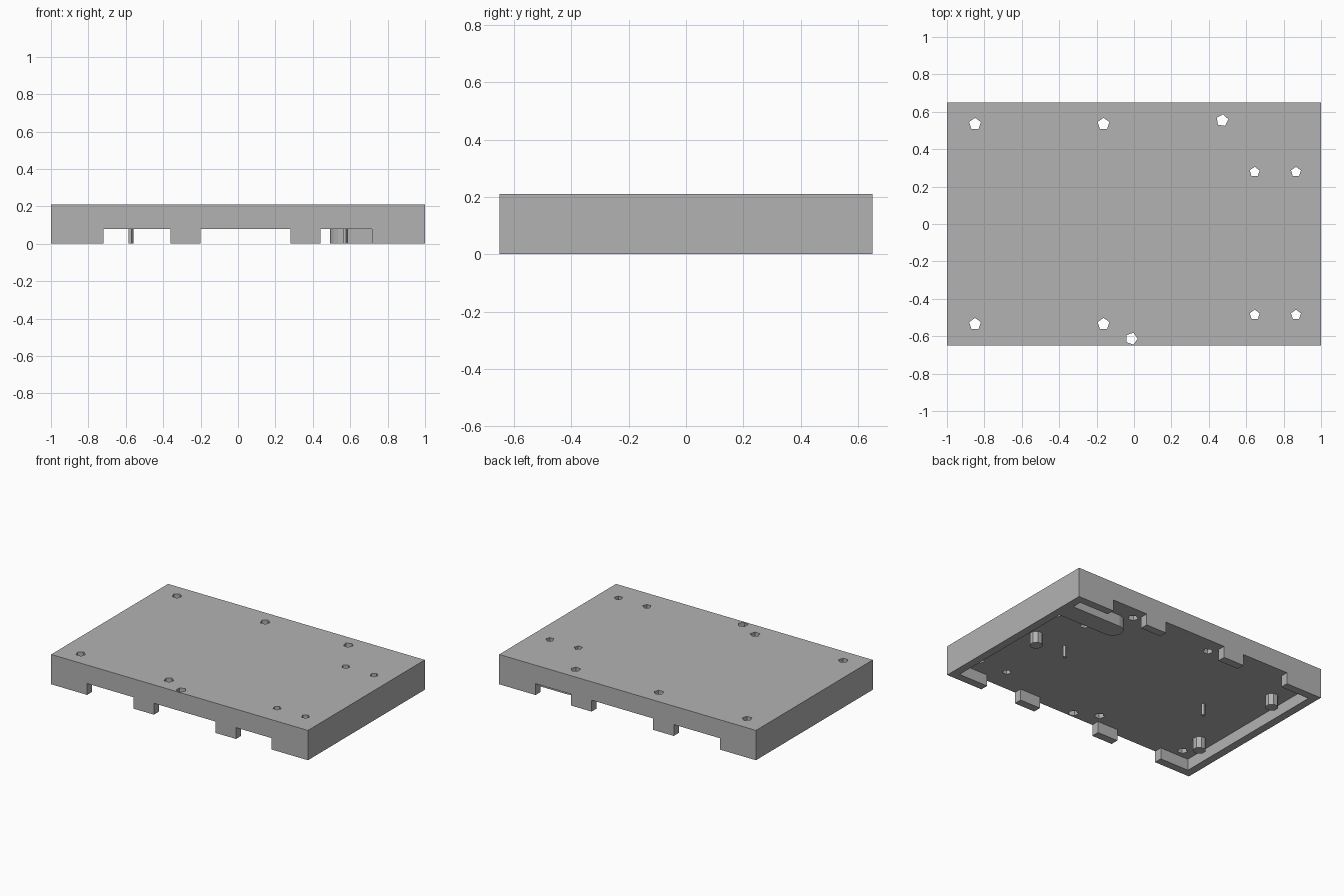
import bpy
import bmesh
from math import cos, sin, pi, radians

cube = bpy.data.objects.get("Cube")
if cube:
    bpy.data.objects.remove(cube, do_unlink=True)

HALF_X, HALF_Y, TOP = 1.0, 0.65, 0.21
CEILING, WALL = 0.08, 0.056
IN_X, IN_Y = HALF_X - WALL, HALF_Y - WALL

grey = bpy.data.materials.new("plain grey")
grey.use_nodes = True
grey.diffuse_color = (0.45, 0.45, 0.45, 1)
grey.node_tree.nodes["Principled BSDF"].inputs["Base Color"].default_value = grey.diffuse_color


def ngon(x, y, radius, sides, turn=0):
    """Plan outline of a regular polygon."""
    angles = [radians(turn) + 2 * pi * i / sides for i in range(sides)]
    return [(x + radius * cos(a), y + radius * sin(a)) for a in angles]


def prisms(name, outlines, z0, z1):
    """One object made of upright prisms with the given plan outlines."""
    bm = bmesh.new()
    for outline in outlines:
        face = bm.faces.new([bm.verts.new((x, y, z0)) for x, y in outline])
        grown = bmesh.ops.extrude_face_region(bm, geom=[face])["geom"]
        verts = [v for v in grown if isinstance(v, bmesh.types.BMVert)]
        bmesh.ops.translate(bm, verts=verts, vec=(0, 0, z1 - z0))
    bmesh.ops.recalc_face_normals(bm, faces=bm.faces)
    mesh = bpy.data.meshes.new(name)
    bm.to_mesh(mesh)
    bm.free()
    mesh.materials.append(grey)
    obj = bpy.data.objects.new(name, mesh)
    bpy.context.collection.objects.link(obj)
    return obj


def cut(target, cutter):
    """Subtract the cutter, bake the result and drop the cutter."""
    cutter.hide_render = True
    mod = target.modifiers.new("cut", "BOOLEAN")
    mod.operation, mod.solver, mod.object = "DIFFERENCE", "EXACT", cutter
    bpy.context.view_layer.objects.active = target
    bpy.ops.object.modifier_apply(modifier=mod.name)
    bpy.data.objects.remove(cutter, do_unlink=True)


# Solid cover block
cover = prisms("cover", [[(-HALF_X, -HALF_Y), (HALF_X, -HALF_Y),
                          (HALF_X, HALF_Y), (-HALF_X, HALF_Y)]], 0, TOP)

# Shallow cavity whose outline runs out through three notches front and back
notches = [(-0.72, -0.36), (-0.2, 0.28), (0.44, 0.717)]
front = [(-IN_X, -IN_Y)]
for a, b in notches:
    front += [(a, -IN_Y), (a, -0.75), (b, -0.75), (b, -IN_Y)]
front.append((IN_X, -IN_Y))
back = [(x, -y) for x, y in reversed(front)]
cut(cover, prisms("cavity_cutter", [front + back], -0.1, CEILING))

# Five-sided bores through the top
bores = [ngon(x, y, 0.033, 5, 90) for x in (-0.85, -0.163) for y in (-0.535, 0.535)]
bores += [ngon(x, y, 0.028, 5, 90) for x in (0.645, 0.866) for y in (-0.486, 0.278)]
bores += [ngon(0.472, 0.554, 0.033, 5, 10), ngon(-0.013, -0.613, 0.033, 5)]
cut(cover, prisms("bore_cutter", bores, -0.1, TOP + 0.1))

# Round-ended bar reaching in from the left wall
R, BAR_X, BAR_Y = 0.068, 0.56, 0.458
arc = [(BAR_X - R * sin(i * pi / 8), BAR_Y + R * cos(i * pi / 8)) for i in range(9)]
prisms("rounded_bar", [arc + [(IN_X, BAR_Y - R), (IN_X, BAR_Y + R)]], 0, CEILING)

# Support posts and thin pins under the top
prisms("support_posts", [ngon(x, y, 0.042, 8, 22.5) for x, y in
                         ((0.81, 0), (-0.84, 0.357), (-0.84, -0.357))], 0, CEILING)
prisms("thin_pins", [ngon(x, 0, 0.014, 5) for x in (-0.573, 0.573)], 0, CEILING)
